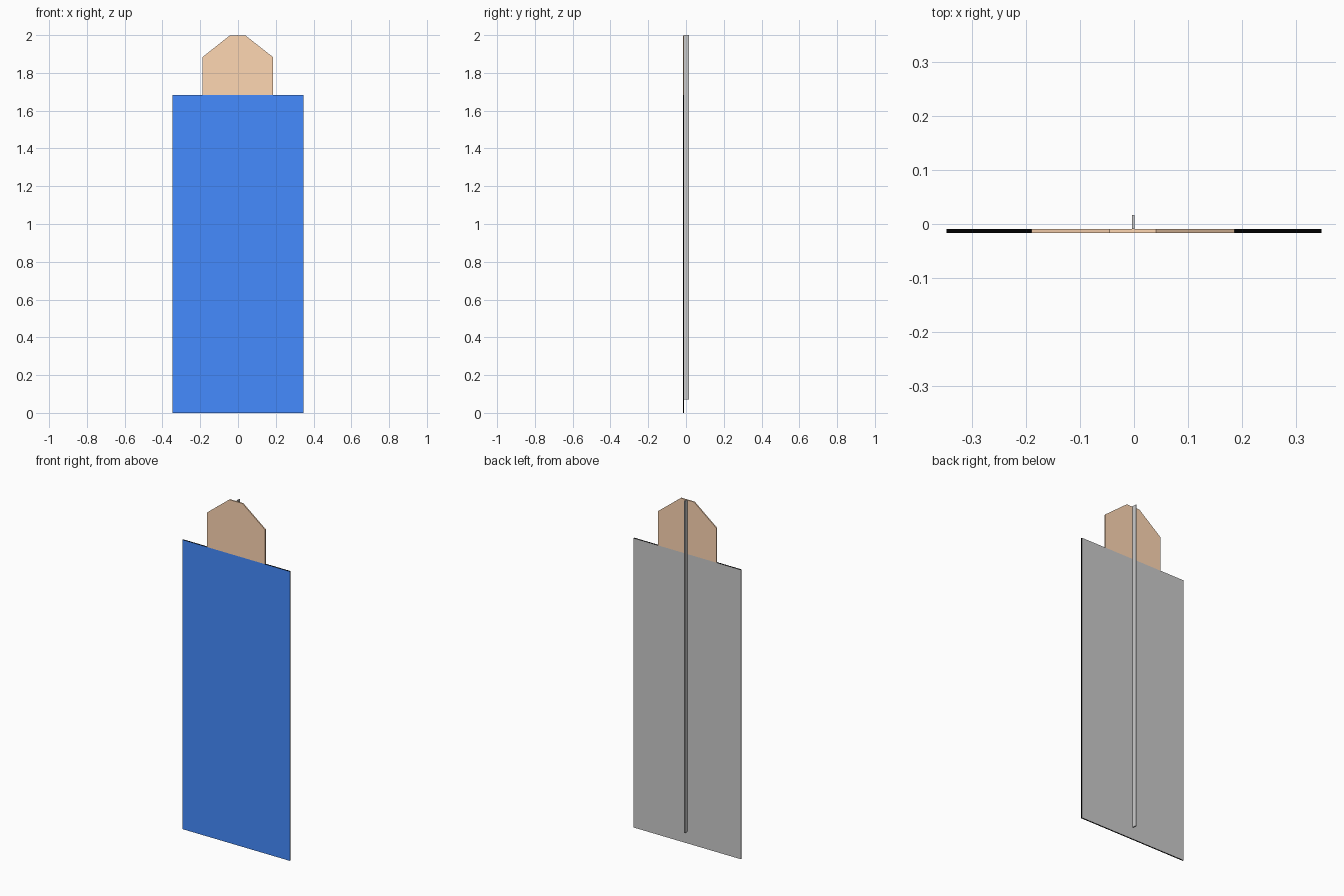
import bpy

if "Cube" in bpy.data.objects:
    bpy.data.objects.remove(bpy.data.objects["Cube"])

FRONT, BACK, REAR = -0.0165, -0.0095, 0.0165


def material(name, rgb):
    mat = bpy.data.materials.new(name)
    mat.diffuse_color = (*rgb, 1)
    mat.use_nodes = True
    mat.node_tree.nodes["Principled BSDF"].inputs["Base Color"].default_value = mat.diffuse_color
    return mat


def prism(name, outline, y0, y1, mats=()):
    """Extrude an x-z outline (counter-clockwise from the front) from y0 to y1.
    Faces are ordered front, back, then edges."""
    n = len(outline)
    verts = [(x, y, z) for y in (y0, y1) for x, z in outline]
    faces = [tuple(range(n)), tuple(reversed(range(n, 2 * n)))]
    faces += [(i, i + n, (i + 1) % n + n, (i + 1) % n) for i in range(n)]
    mesh = bpy.data.meshes.new(name)
    mesh.from_pydata(verts, [], faces)
    for mat in mats:
        mesh.materials.append(mat)
    obj = bpy.data.objects.new(name, mesh)
    bpy.context.collection.objects.link(obj)
    return obj


def rect(x0, x1, z0, z1):
    return [(x0, z0), (x1, z0), (x1, z1), (x0, z1)]


blue = material("blue", (0.06, 0.26, 1.0))
black = material("black", (0.0, 0.0, 0.0))
tan = material("tan", (1.0, 0.68, 0.45))

# Body panel: blue front, plain grey back, black edges
panel = prism("body_panel", rect(-0.346, 0.346, 0, 1.683), FRONT, BACK,
              (blue, None, black))
for i, face in enumerate(panel.data.polygons):
    face.material_index = min(i, 2)

# Head board with clipped corners, standing on the panel
prism("head_board",
      [(-0.189, 1.683), (0.186, 1.683), (0.186, 1.883),
       (0.041, 1.997), (-0.045, 1.997), (-0.189, 1.883)],
      FRONT, BACK, (tan,))

# Thin support strip running up the back
prism("back_strip", rect(-0.004, 0.001, 0.07, 2.0), BACK, REAR)
